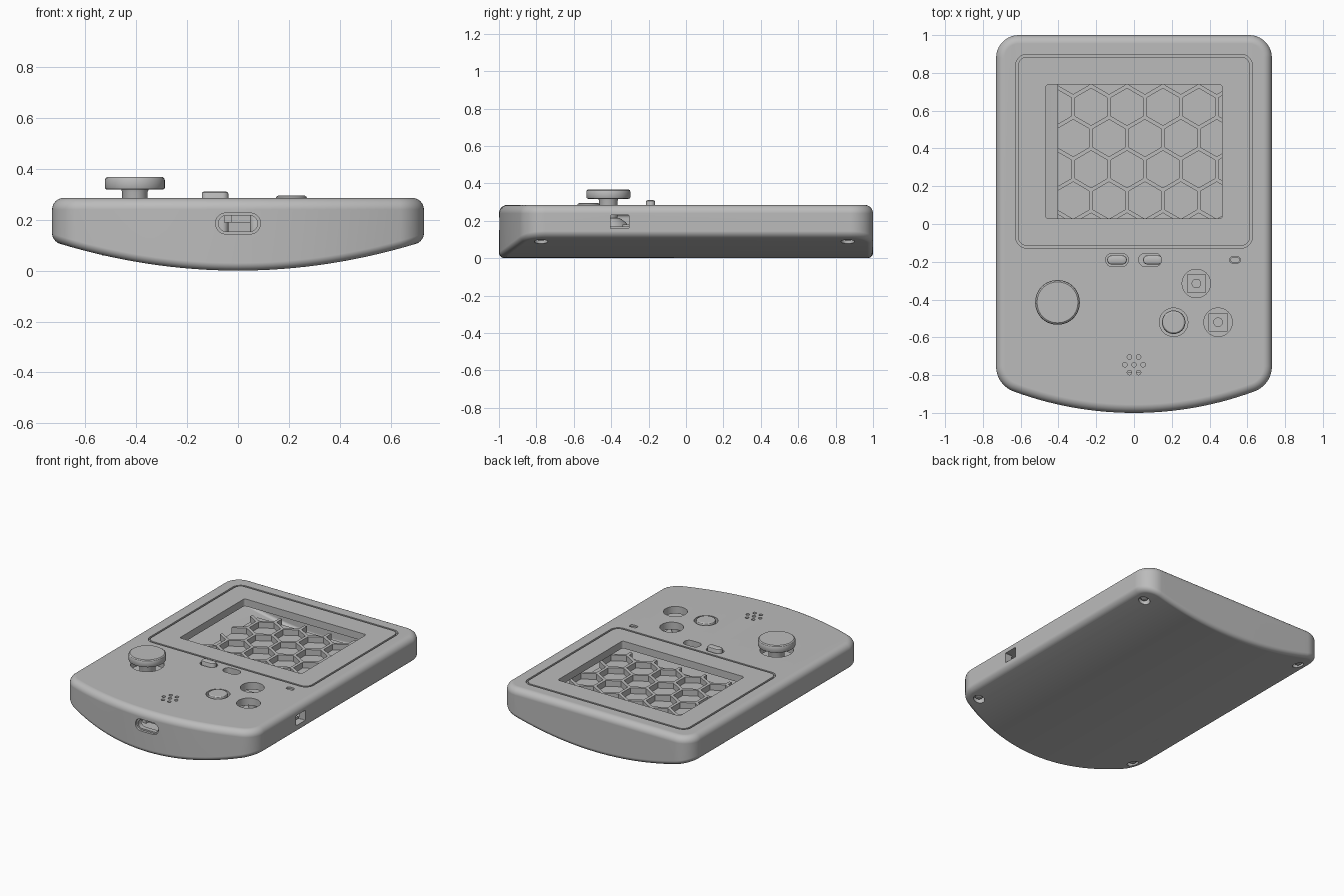
import bpy, bmesh, math

cube = bpy.data.objects.get("Cube")
if cube:
    bpy.data.objects.remove(cube, do_unlink=True)

GREY = (0.5, 0.5, 0.5, 1.0)
mat = bpy.data.materials.new("plain grey")
mat.use_nodes = True
mat.diffuse_color = GREY
mat.node_tree.nodes["Principled BSDF"].inputs["Base Color"].default_value = GREY

TOP, HALF_W = 0.285, 0.73


def rounded(cx, cy, hx, hy, r, z, seg=10):
    """Rounded rectangle loop; a circle or pill when r reaches the half size."""
    r = min(r, 0.98 * min(hx, hy))
    loop = []
    for q, (sx, sy) in enumerate([(1, 1), (-1, 1), (-1, -1), (1, -1)]):
        for i in range(seg + 1):
            a = math.pi / 2 * (q + i / seg)
            loop.append((cx + sx * (hx - r) + r * math.cos(a),
                         cy + sy * (hy - r) + r * math.sin(a), z))
    return loop


def circle(cx, cy, r, z):
    return rounded(cx, cy, r, r, r, z)


def to_front(loop):
    return [(x, z, y) for x, y, z in loop]


def to_side(loop):
    return [(z, x, y) for x, y, z in loop]


def make(name, stacks, ring=False):
    """Bridge each stack of loops into a closed solid, or into a ring."""
    bm = bmesh.new()
    for loops in stacks:
        rows = [[bm.verts.new(p) for p in loop] for loop in loops]
        n = len(rows[0])
        pairs = list(zip(rows, rows[1:])) + ([(rows[-1], rows[0])] if ring else [])
        for a, b in pairs:
            for i in range(n):
                j = (i + 1) % n
                bm.faces.new((a[i], a[j], b[j], b[i]))
        if not ring:
            for row in (rows[0], rows[-1]):
                for j in range(n // 2 - 1):
                    bm.faces.new((row[j], row[j + 1], row[n - 2 - j], row[n - 1 - j]))
    bmesh.ops.recalc_face_normals(bm, faces=bm.faces)
    mesh = bpy.data.meshes.new(name)
    bm.to_mesh(mesh)
    bm.free()
    obj = bpy.data.objects.new(name, mesh)
    bpy.context.collection.objects.link(obj)
    mesh.materials.append(mat)
    return obj


def activate(obj):
    bpy.ops.object.select_all(action='DESELECT')
    obj.select_set(True)
    bpy.context.view_layer.objects.active = obj


def cut(obj, cutter):
    cutter.hide_render = True
    mod = obj.modifiers.new("cut", 'BOOLEAN')
    mod.operation, mod.solver, mod.object = 'DIFFERENCE', 'EXACT', cutter
    activate(obj)
    bpy.ops.object.modifier_apply(modifier=mod.name)
    bpy.data.objects.remove(cutter, do_unlink=True)


def smooth(obj):
    activate(obj)
    bpy.ops.object.shade_smooth_by_angle(angle=math.radians(32))


def belly(x):
    return 0.115 * (x / HALF_W) ** 2


def outline(d):
    """Case outline inset by d: bowed front, straight sides, round corners."""
    big, c, back = 1.84, 0.14, 0.12
    cx = HALF_W - c
    lim = math.asin(cx / (big - c))
    cy = big - 1 - (big - c) * math.cos(lim)
    n, m = 14, 10
    front, rear = [], []
    for i in range(n):
        a = lim * i / n
        front.append(((big - d) * math.sin(a), big - 1 - (big - d) * math.cos(a)))
        rear.append(((HALF_W - back) * i / n, 1 - d))
    for i in range(m + 1):
        a = lim + (math.pi / 2 - lim) * i / m
        b = math.pi / 2 * i / m
        front.append((cx + (c - d) * math.sin(a), cy - (c - d) * math.cos(a)))
        rear.append((HALF_W - back + (back - d) * math.sin(b),
                     1 - back + (back - d) * math.cos(b)))
    full = [[(-x, y) for x, y in h[:0:-1]] + h for h in (front, rear)]
    return full[0] + full[1][::-1]


def hull(name, d, lift, top, r_top, r_low, steps=8):
    loops = []
    for k in range(steps + 1):
        t = math.pi / 2 * k / steps
        loops.append([(x, y, belly(x) + lift + r_low * (1 - math.cos(t)))
                      for x, y in outline(d + r_low * (1 - math.sin(t)))])
    for k in range(steps + 1):
        t = math.pi / 2 * k / steps
        loops.append([(x, y, top - r_top * (1 - math.sin(t)))
                      for x, y in outline(d + r_top * (1 - math.cos(t)))])
    return make(name, [loops])


# Hollow case
case = hull("case", 0, 0, TOP, 0.045, 0.03)
cut(case, hull("cavity", 0.05, 0.05, TOP - 0.05, 0.02, 0.02, 3))

# Openings: screen window, controls, speaker, ports and screw recesses
BUTTONS = [(0.33, -0.315), (0.21, -0.52), (0.445, -0.52)]
STICK = (-0.405, -0.415)
SCREWS = [(sx * 0.64, y) for sx in (-1, 1) for y in (-0.775, 0.865)]
SPEAKER = [(0, -0.745)] + [(0.048 * math.cos(a * math.pi / 3),
                            -0.745 + 0.048 * math.sin(a * math.pi / 3)) for a in range(6)]
LOW, HIGH = 0.2, 0.32
holes = [[rounded(0, 0.383, 0.467, 0.355, 0.015, z) for z in (LOW, HIGH)]]
holes += [[circle(x, y, 0.075, z) for z in (LOW, HIGH)] for x, y in BUTTONS]
holes += [[circle(*STICK, 0.105, z) for z in (LOW, HIGH)]]
holes += [[circle(x, y, 0.012, z) for z in (LOW, HIGH)] for x, y in SPEAKER]
holes += [[rounded(x, -0.19, 0.06, 0.035, 0.035, z) for z in (LOW, HIGH)]
          for x in (-0.09, 0.085)]
holes += [[rounded(0.535, -0.19, 0.027, 0.016, 0.012, z) for z in (LOW, HIGH)]]
holes += [[to_front(rounded(0, 0.185, 0.077, 0.031, 0.031, y)) for y in (-1.1, -0.9)]]
holes += [[to_side(rounded(-0.355, 0.195, 0.05, 0.035, 0.004, x)) for x in (0.62, 0.8)]]
holes += [[circle(x, y, 0.036, z) for z in (-0.05, 0.115)] for x, y in SCREWS]
cut(case, make("openings", holes))
cut(case, make("port_recess", [[to_front(rounded(0, 0.185, 0.088, 0.041, 0.041, y))
                                for y in (-1.1, -0.983)]]))

# Groove around the screen panel
def bezel(inset, z):
    return rounded(0, 0.385, 0.627 - inset, 0.513 - inset, 0.06 - inset, z)

cut(case, make("groove", [[bezel(0, 0.268), bezel(0, HIGH),
                           bezel(0.013, HIGH), bezel(0.013, 0.268)]], ring=True))
smooth(case)
weighted = case.modifiers.new("weighted normals", 'WEIGHTED_NORMAL')
weighted.keep_sharp = True

# Honeycomb grille over a backing panel, below the window
PLATE = (0.06, 0.383, 0.465, 0.41, 0.002)
make("backing_panel", [[rounded(*PLATE, z, 1) for z in (0.12, 0.15)]])
grille = make("honeycomb_grille", [[rounded(*PLATE, z, 1) for z in (0.15, 0.19)]])
PITCH, cells = 0.19, []
for row in range(-1, 5):
    for col in range(-2, 5):
        hx = -0.037 + PITCH * (col + 0.5 * (row % 2))
        hy = 0.62 - 0.165 * row
        cells.append([[(hx + 0.098 * math.sin(a * math.pi / 3),
                        hy + 0.098 * math.cos(a * math.pi / 3), z)
                       for a in range(6)] for z in (0.14, 0.22)])
cut(grille, make("cells", cells))


def lathe(name, x, y, profile):
    smooth(make(name, [[circle(x, y, r, z) for r, z in profile]]))


# Thumb stick
lathe("stick_base", *STICK, [(0.13, 0.06), (0.13, 0.14), (0.095, 0.19), (0.06, 0.215)])
lathe("stick_stem", *STICK, [(0.05, 0.18), (0.05, 0.308), (0.056, 0.325)])
lathe("stick_cap", *STICK, [(0.108, 0.318), (0.115, 0.32), (0.118, 0.326), (0.118, 0.355),
                            (0.115, 0.363), (0.108, 0.368)])

# Face button, and the bare switches under the empty button holes
lathe("face_button", *BUTTONS[1], [(0.062, 0.16), (0.062, 0.283), (0.059, 0.29), (0.053, 0.294)])
for i in (0, 2):
    x, y = BUTTONS[i]
    make("switch_body", [[rounded(x, y, 0.05, 0.05, 0.005, z, 2) for z in (0.1, 0.15)]])
    lathe("switch_plunger", x, y, [(0.025, 0.14), (0.025, 0.18)])

# Pill buttons: one raised, one sunken
for name, x, top in (("raised_pill", -0.09, 0.31), ("sunken_pill", 0.1, 0.23)):
    smooth(make(name, [[rounded(x, -0.19, 0.052 - i, 0.024 - i, 0.024, z)
                        for i, z in ((0, 0.15), (0, top - 0.008), (0.002, top - 0.003),
                                     (0.007, top))]]))

# Indicator window, port tongue, slide switch
make("indicator", [[rounded(0.535, -0.19, 0.024, 0.013, 0.01, z) for z in (0.24, 0.275)]])
make("port_tongue", [[to_front(rounded(-0.04, 0.202, 0.015, 0.014, 0.002, y, 2))
                      for y in (-0.97, -0.9)]])
make("slide_switch", [[to_side(rounded(-0.355, 0.14, 0.06, 0.03, 0.003, x, 2))
                       for x in (0.55, 0.67)]])

# Circuit board under the controls
make("circuit_board", [[rounded(0, -0.43, 0.6, 0.36, 0.03, z, 3) for z in (0.1, 0.115)]])

# Screw heads
for x, y in SCREWS:
    lathe("screw", x, y, [(0.022, 0.116), (0.022, 0.1), (0.016, 0.096)])
